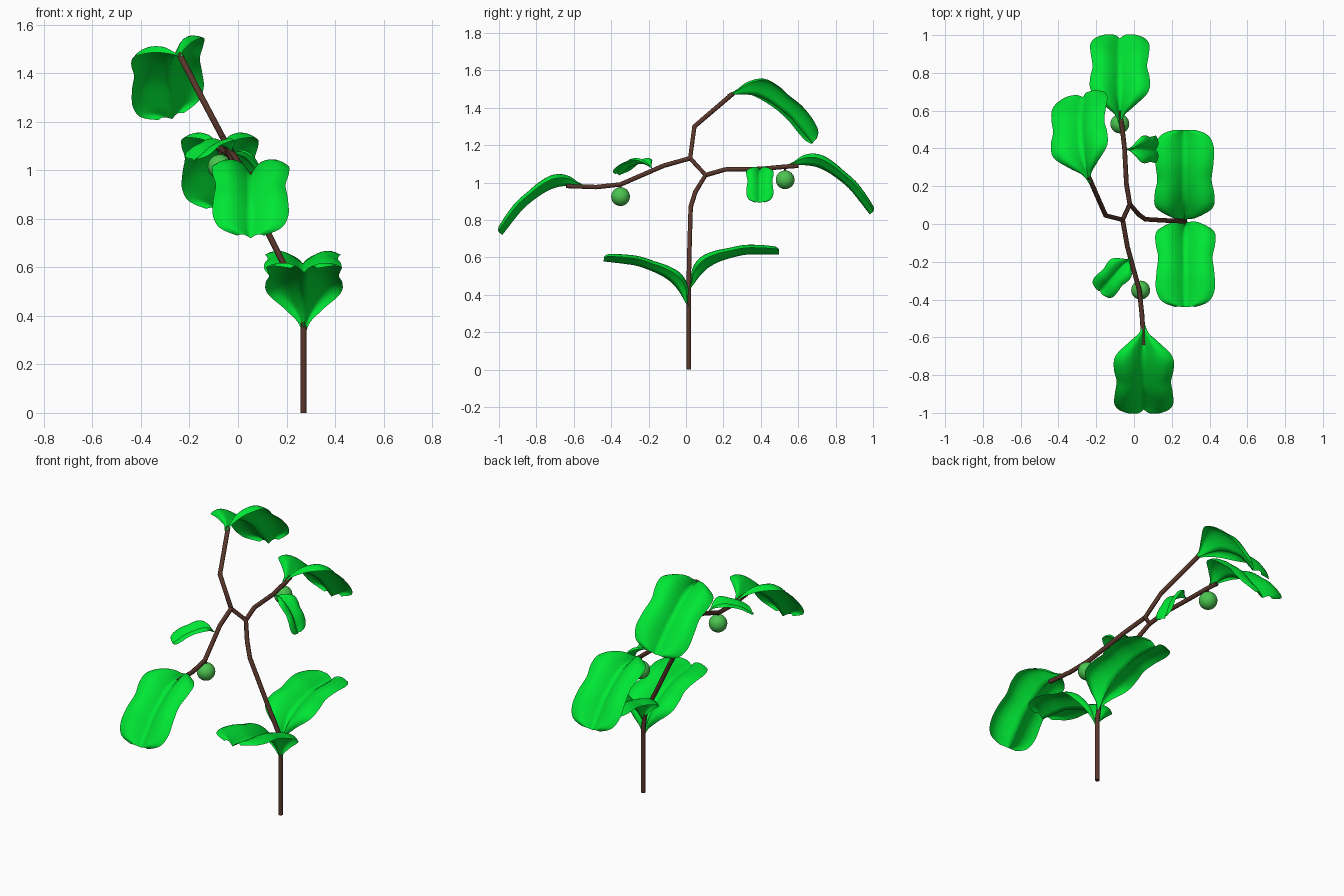
import bpy, math
from mathutils import Vector, Matrix

if "Cube" in bpy.data.objects:
    bpy.data.objects.remove(bpy.data.objects["Cube"])


def material(name, rgb):
    m = bpy.data.materials.new(name)
    m.diffuse_color = (*rgb, 1)
    m.use_nodes = True
    m.node_tree.nodes["Principled BSDF"].inputs["Base Color"].default_value = m.diffuse_color
    return m


BARK = material("bark", (0.10, 0.037, 0.024))
GREEN = material("leaf_green", (0.0, 0.80, 0.035))
FRUIT = material("fruit_green", (0.07, 0.56, 0.08))


def branch(name, pts, r=0.0125):
    cu = bpy.data.curves.new(name, 'CURVE')
    cu.dimensions = '3D'
    cu.bevel_depth = r
    cu.bevel_resolution = 3
    cu.use_fill_caps = True
    sp = cu.splines.new('POLY')
    sp.points.add(len(pts) - 1)
    for p, co in zip(sp.points, pts):
        p.co = (*co, 1)
    sp.use_smooth = True
    cu.materials.append(BARK)
    ob = bpy.data.objects.new(name, cu)
    bpy.context.collection.objects.link(ob)


# Leaf stations along the midrib: distance, height, half width, edge rise
KEYS = [Vector(k) for k in (
    (0, 0, .006, 0), (.05, .002, .027, .022), (.10, .003, .085, .055),
    (.16, -.005, .152, .07), (.22, -.03, .158, .064), (.28, -.07, .144, .055),
    (.34, -.12, .153, .053), (.39, -.18, .157, .05), (.425, -.225, .138, .045),
    (.442, -.247, .105, .04), (.452, -.26, .055, .026))]


def station(t):
    i = min(int(t), len(KEYS) - 2)
    f = t - i
    a, b, c, d = (KEYS[max(0, min(len(KEYS) - 1, i + k))] for k in (-1, 0, 1, 2))
    return 0.5 * (2 * b + (c - a) * f + (2 * a - 5 * b + 4 * c - d) * f * f
                  + (3 * b - a - 3 * c + d) * f ** 3)


def leaf(name, base, yaw, pitch=0, roll=0, scale=1):
    rows, cols = 40, 16
    top = len(KEYS) - 1
    verts, faces = [], []
    for i in range(rows + 1):
        t = top * i / rows
        x, z, w, rise = station(t)
        tan = station(min(t + .2, top)) - station(max(t - .2, 0))
        nrm = Vector((-tan[1], 0, tan[0])).normalized()
        for j in range(cols + 1):
            v = 2 * j / cols - 1
            lift = rise * math.sin(0.76 * math.pi * abs(v))
            verts.append(Vector((x, v * w, z)) + nrm * lift)
    for i in range(rows):
        for j in range(cols):
            a = i * (cols + 1) + j
            faces.append((a, a + cols + 1, a + cols + 2, a + 1))
    me = bpy.data.meshes.new(name)
    me.from_pydata(verts, [], faces)
    me.polygons.foreach_set("use_smooth", [True] * len(faces))
    me.materials.append(GREEN)
    ob = bpy.data.objects.new(name, me)
    ob.matrix_world = (Matrix.Translation(base)
                       @ Matrix.Rotation(math.radians(yaw), 4, 'Z')
                       @ Matrix.Rotation(math.radians(-pitch), 4, 'Y')
                       @ Matrix.Rotation(math.radians(roll), 4, 'X')
                       @ Matrix.Scale(scale, 4))
    bpy.context.collection.objects.link(ob)


# Main stem and its two side branches
branch("main_stem", [(.27, .015, 0), (.27, .015, .38), (.255, .015, .48), (.18, .018, .63),
                     (.06, .025, .87), (.025, .05, .95), (-.022, .105, 1.04),
                     (-.06, .022, 1.13), (-.15, .045, 1.30), (-.24, .25, 1.475)])
branch("back_branch", [(-.022, .105, 1.04), (-.04, .21, 1.07), (-.05, .40, 1.073),
                       (-.065, .53, 1.085), (-.078, .60, 1.09)])
branch("front_branch", [(-.06, .022, 1.13), (-.035, -.12, 1.09), (.028, -.35, .99),
                        (.042, -.48, .976), (.052, -.64, .982)])

# Large leaves
leaf("lower_front_leaf", (.272, .015, .325), -90, 59)
leaf("lower_back_leaf", (.267, .015, .42), 90, 52)
leaf("back_leaf", (-.075, .53, 1.09), 90)
leaf("front_leaf", (.052, -.53, .98), -90)
leaf("top_leaf", (-.235, .22, 1.47), 103, -1, -15)

# Small leaves
leaf("small_back_leaf", (-.04, .395, 1.075), 0, -20, 0, .46)
leaf("small_front_leaf", (-.02, -.18, 1.075), -132, 21, 0, .46)

# Hanging fruits on short stalks
for name, c in (("back_fruit", (-.075, .53, 1.015)), ("front_fruit", (.035, -.35, .925))):
    bpy.ops.mesh.primitive_uv_sphere_add(segments=32, ring_count=16, radius=.05, location=c)
    ob = bpy.context.object
    ob.name = name
    bpy.ops.object.shade_smooth()
    ob.data.materials.append(FRUIT)
    branch(name + "_stalk", [(c[0], c[1], c[2] + .045), (c[0], c[1], c[2] + .07)], .006)
